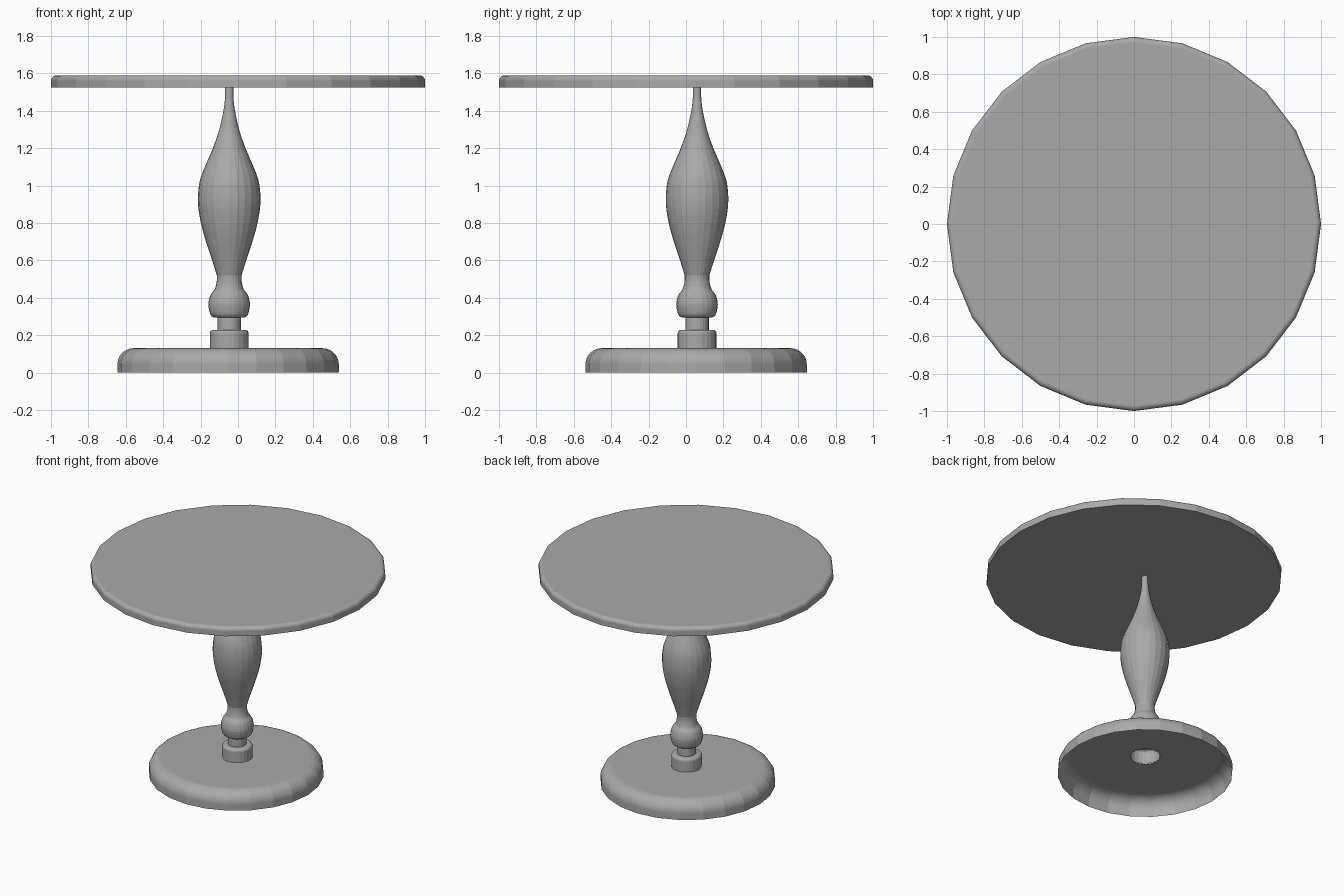
import bpy, bmesh, math

if "Cube" in bpy.data.objects:
    bpy.data.objects.remove(bpy.data.objects["Cube"])

SIDES = 24
FOOT_AXIS = (-0.053, 0.054)     # the stand sits slightly off the table centre
COLUMN_AXIS = (-0.047, 0.059)

grey = bpy.data.materials.new("dark_grey")
grey.diffuse_color = (0.4, 0.4, 0.4, 1)
grey.use_nodes = True
grey.node_tree.nodes["Principled BSDF"].inputs["Base Color"].default_value = grey.diffuse_color


def smooth_profile(pts, steps):
    """Catmull-Rom through (radius, z) points."""
    p = [pts[0]] + pts + [pts[-1]]
    out = []
    for i in range(1, len(p) - 2):
        a, b, c, d = p[i - 1:i + 3]
        for s in range(steps):
            t = s / steps
            out.append(tuple(
                0.5 * (2 * b[k] + (c[k] - a[k]) * t
                       + (2 * a[k] - 5 * b[k] + 4 * c[k] - d[k]) * t * t
                       + (3 * b[k] - a[k] - 3 * c[k] + d[k]) * t ** 3)
                for k in (0, 1)))
    return out + [pts[-1]]


def rounded_rim(radius, top, bevel, steps):
    """Quarter-circle edge ending at height top."""
    return [(radius - bevel + bevel * math.cos(math.pi / 2 * s / steps),
             top - bevel + bevel * math.sin(math.pi / 2 * s / steps))
            for s in range(steps + 1)]


def lathe(name, profile, centre=(0, 0), caps=False):
    """Revolve a (radius, z) profile, bottom to top."""
    bm = bmesh.new()
    rings = [[bm.verts.new((r * math.cos(2 * math.pi * i / SIDES),
                            r * math.sin(2 * math.pi * i / SIDES), z))
              for i in range(SIDES)] for r, z in profile]
    for lo, hi in zip(rings, rings[1:]):
        for i in range(SIDES):
            j = (i + 1) % SIDES
            bm.faces.new((lo[i], lo[j], hi[j], hi[i]))
    if caps:
        bm.faces.new(rings[0][::-1])
        bm.faces.new(rings[-1])
    mesh = bpy.data.meshes.new(name)
    bm.to_mesh(mesh)
    bm.free()
    mesh.materials.append(grey)
    obj = bpy.data.objects.new(name, mesh)
    obj.location = (centre[0], centre[1], 0)
    bpy.context.collection.objects.link(obj)
    return obj


# Round top with a softened upper rim
lathe("table_top", [(1, 1.526)] + rounded_rim(1, 1.589, 0.028, 6), caps=True)

# Hollow foot, open underneath, with a hole below the collar
lathe("foot", [(0.592, 0)] + rounded_rim(0.592, 0.131, 0.088, 12)
      + [(0.1, 0.131)], FOOT_AXIS)

# Collar and neck
collar = [(0.104, 0.131)] + rounded_rim(0.104, 0.229, 0.02, 4)
neck = [(0.063, 0.229), (0.063, 0.295)]

# Turned bulb and vase-shaped column
bulb = smooth_profile([(0.08, 0.295), (0.1, 0.31), (0.111, 0.365), (0.1, 0.415),
                       (0.078, 0.445), (0.067, 0.485), (0.066, 0.52)], 3)
vase = smooth_profile([(0.066, 0.52), (0.089, 0.594), (0.122, 0.694),
                       (0.15, 0.794), (0.166, 0.894), (0.164, 0.984),
                       (0.147, 1.059), (0.09, 1.194), (0.055, 1.294),
                       (0.032, 1.394), (0.023, 1.464), (0.022, 1.527)], 4)
lathe("column", collar + neck + bulb + vase[1:], COLUMN_AXIS)
